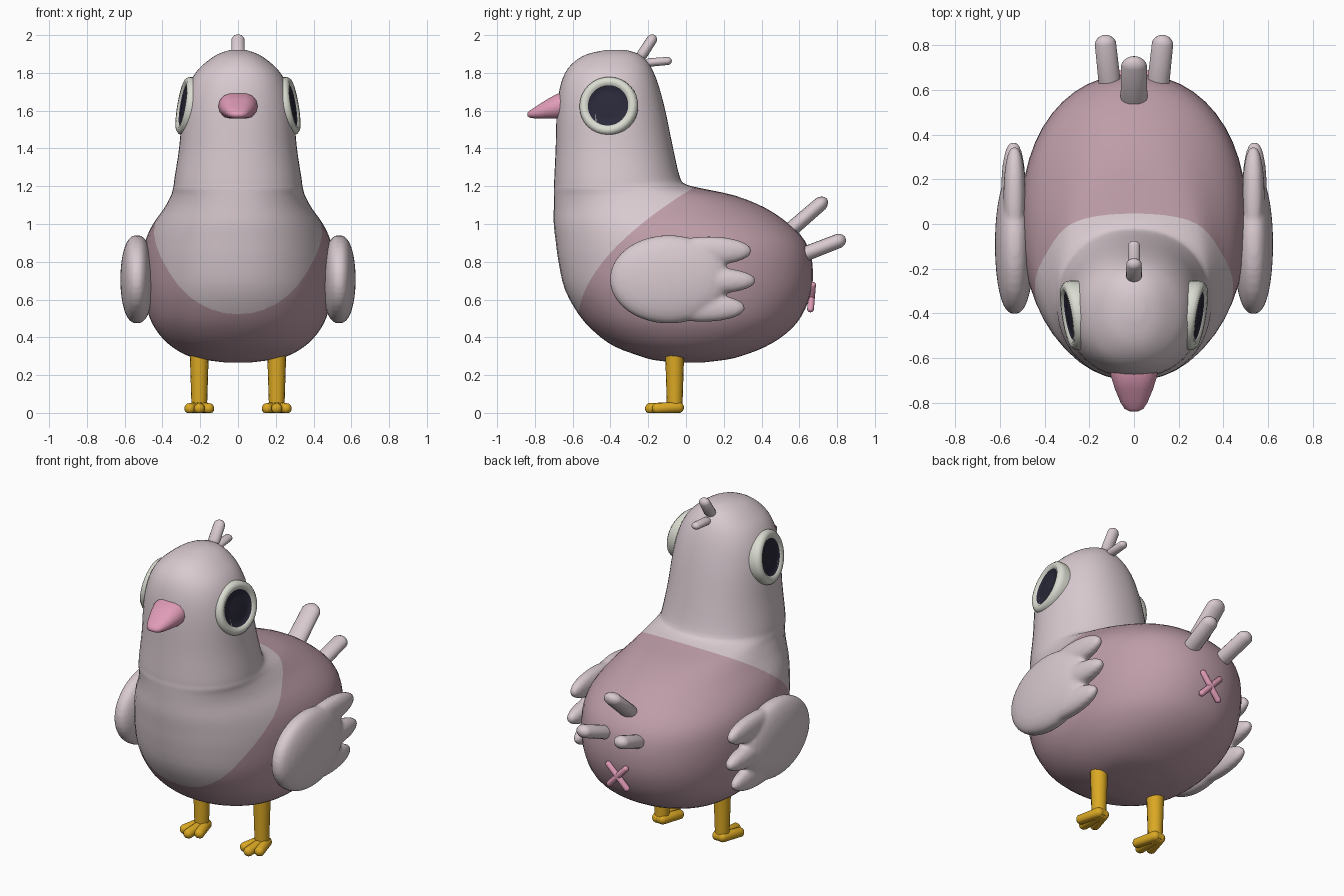
import bpy, bmesh
from math import sin, cos, pi
from mathutils import Vector, Matrix

if "Cube" in bpy.data.objects:
    bpy.data.objects.remove(bpy.data.objects["Cube"])


def material(name, rgb):
    m = bpy.data.materials.new(name)
    m.use_nodes = True
    m.diffuse_color = (*rgb, 1)
    m.node_tree.nodes["Principled BSDF"].inputs["Base Color"].default_value = (*rgb, 1)
    return m


PALE = material("pale plumage", (.69, .59, .63))
MAUVE = material("mauve plumage", (.51, .335, .39))
PINK = material("pink", (.74, .33, .47))
GOLD = material("gold", (.70, .39, .017))
WHITE = material("eye white", (.70, .72, .64))
DARK = material("pupil dark", (.023, .022, .042))


def finish(name, bm, *mats):
    """Turn a bmesh into a smooth shaded object."""
    bmesh.ops.recalc_face_normals(bm, faces=bm.faces)
    mesh = bpy.data.meshes.new(name)
    bm.to_mesh(mesh)
    bm.free()
    for m in mats:
        mesh.materials.append(m)
    obj = bpy.data.objects.new(name, mesh)
    bpy.context.collection.objects.link(obj)
    bpy.ops.object.select_all(action='DESELECT')
    obj.select_set(True)
    bpy.context.view_layer.objects.active = obj
    bpy.ops.object.shade_smooth_by_angle(angle=pi / 3)
    return obj


def loft(bm, rings):
    """Skin a list of closed rings and cap both ends."""
    loops = [[bm.verts.new(p) for p in ring] for ring in rings]
    for a, b in zip(loops, loops[1:]):
        for i in range(len(a)):
            j = (i + 1) % len(a)
            bm.faces.new((a[i], a[j], b[j], b[i]))
    bm.faces.new(loops[0])
    bm.faces.new(loops[-1])


def angles(n):
    return [2 * pi * i / n for i in range(n)]


def capsule(bm, a, b, rx, ry):
    """Round-ended bar from a to b with an oval section."""
    a, b = Vector(a), Vector(b)
    axis = b - a
    r = max(rx, ry)
    verts = bmesh.ops.create_uvsphere(bm, u_segments=16, v_segments=10, radius=1)["verts"]
    rot = axis.to_track_quat('Z', 'Y')
    for v in verts:
        z = v.co.z * r + (axis.length - r if v.co.z > .01 else r)
        v.co = a + rot @ Vector((v.co.x * rx, v.co.y * ry, z))
    return verts


# Body and head: height, front, back, widest point, half width
SECTIONS = [
    (.266, -.05, .08, 0, .06), (.28, -.17, .20, 0, .17), (.30, -.24, .29, .02, .26),
    (.35, -.375, .42, .02, .35), (.42, -.475, .53, .02, .42), (.51, -.56, .61, .02, .47),
    (.65, -.64, .665, .02, .5), (.8, -.675, .668, .02, .505), (.91, -.69, .63, 0, .49),
    (1, -.7, .545, -.08, .45), (1.085, -.7, .42, -.2, .39), (1.15, -.7, .26, -.3, .355),
    (1.185, -.7, .1, -.35, .345), (1.21, -.698, 0, -.36, .34), (1.25, -.697, -.033, -.365, .335),
    (1.4, -.69, -.068, -.38, .312), (1.58, -.685, -.105, -.395, .295),
    (1.71, -.67, -.138, -.4, .268), (1.8, -.64, -.17, -.4, .225), (1.86, -.59, -.205, -.39, .165),
    (1.9, -.52, -.25, -.38, .105), (1.922, -.42, -.32, -.37, .04)]


def smooth_sections(rows, steps=3):
    """Catmull-Rom interpolation between the sections."""
    rows = [Vector(r) for r in rows]
    out = []
    for i in range(len(rows) - 1):
        p0, p1, p2, p3 = (rows[min(max(i + k, 0), len(rows) - 1)] for k in (-1, 0, 1, 2))
        for s in range(steps):
            t = s / steps
            out.append(p1 + (p2 - p0) * (t / 2)
                       + (2 * p0 - 5 * p1 + 4 * p2 - p3) * (t * t / 2)
                       + (3 * p1 - p0 - 3 * p2 + p3) * (t ** 3 / 2))
    return out + [rows[-1]]


def oval(z, front, back, mid, width):
    pts = []
    for t in angles(48):
        c, s = cos(t), sin(t)
        x = width * abs(c) ** .92 * (1 if c > 0 else -1)
        reach = (back - mid) if s > 0 else (mid - front)
        y = mid + reach * abs(s) ** .92 * (1 if s > 0 else -1)
        pts.append((x, y, z))
    return pts


def bib_edge(z):
    return -.57 + .59 * max(0, (z - .5) / .68) ** 1.85


bm = bmesh.new()
loft(bm, [oval(*s) for s in smooth_sections(SECTIONS)])
# Cut the curved plumage border by straightening it first
for v in bm.verts:
    v.co.y -= bib_edge(v.co.z)
bmesh.ops.bisect_plane(bm, geom=bm.verts[:] + bm.edges[:] + bm.faces[:],
                       plane_co=(0, 0, 0), plane_no=(0, 1, 0))
for f in bm.faces:
    f.material_index = 1 if f.calc_center_median().y > 0 else 0
for v in bm.verts:
    v.co.y += bib_edge(v.co.z)
finish("body", bm, PALE, MAUVE)

# Beak: depth, half width, bottom, top
bm = bmesh.new()
rings = []
for y, w, low, high in [(-.62, .106, 1.55, 1.70), (-.68, .104, 1.552, 1.694), (-.74, .085, 1.553, 1.66),
                        (-.80, .06, 1.556, 1.62), (-.828, .042, 1.562, 1.60), (-.84, .018, 1.57, 1.588)]:
    mid, half = (low + high) / 2, (high - low) / 2
    rings.append([(w * cos(t), y, mid + half * max(-.92, min(.95, 1.12 * sin(t)))) for t in angles(16)])
loft(bm, rings)
finish("beak", bm, PINK)

# Head tuft
for name, a, b, r in [("upper_tuft", (0, -.25, 1.87), (0, -.165, 2), .036),
                      ("lower_tuft", (0, -.22, 1.853), (0, -.075, 1.865), .028)]:
    bm = bmesh.new()
    capsule(bm, a, b, r, r * .8)
    finish(name, bm, PALE)

# Tail feathers
for name, a, b, rx in [("middle_tail_feather", (0, .52, .94), (0, .745, 1.135), .06),
                       ("left_tail_feather", (.1, .55, .81), (.132, .845, .925), .05),
                       ("right_tail_feather", (-.1, .55, .81), (-.132, .845, .925), .05)]:
    bm = bmesh.new()
    capsule(bm, a, b, rx, .04)
    finish(name, bm, PALE)

# Small cross on the rump
bm = bmesh.new()
for s in (1, -1):
    capsule(bm, (-.07 * s, .658, .537), (.07 * s, .672, .688), .018, .018)
finish("rump_cross", bm, PINK)

# Wing lobes: centre and radii of the palm and three finger feathers
LOBES = [((.535, -.09, .707), (.088, .315, .234)), ((.535, .12, .858), (.05, .23, .076)),
         ((.54, .15, .7), (.055, .22, .068)), ((.535, .09, .556), (.05, .225, .074))]

for side, label in ((1, "left"), (-1, "right")):
    # Wing
    bm = bmesh.new()
    for centre, radii in LOBES:
        for v in bmesh.ops.create_uvsphere(bm, u_segments=32, v_segments=20, radius=1)["verts"]:
            x = abs(v.co.x) ** .8 * (1 if v.co.x > 0 else -1)
            p = [c + r * k for c, r, k in zip(centre, radii, (x, v.co.y, v.co.z))]
            v.co = (p[0] * side, p[1], p[2])
    wing = finish(label + "_wing", bm, PALE)
    fuse = wing.modifiers.new("Fuse", 'REMESH')
    fuse.mode = 'VOXEL'
    fuse.voxel_size = .012
    fuse.use_smooth_shade = True
    relax = wing.modifiers.new("Relax", 'SMOOTH')
    relax.factor = .5
    relax.iterations = 5

    # Eye: raised rim around a low dark dome
    bm = bmesh.new()
    profile = [(.15, -.06), (.157, -.01), (.154, .012), (.14, .026), (.122, .026),
               (.108, .016), (.105, .012), (.06, .017), (.01, .019)]
    loft(bm, [[(r * cos(t), r * sin(t), h) for t in angles(32)] for r, h in profile])
    for f in bm.faces:
        c = f.calc_center_median()
        f.material_index = 1 if c.z > 0 and c.xy.length < .106 else 0
    turn = Vector((side, -.16, .17)).to_track_quat('Z', 'Y').to_matrix().to_4x4()
    bm.transform(Matrix.Translation((.274 * side, -.41, 1.625)) @ turn)
    finish(label + "_eye", bm, WHITE, DARK)

    # Leg
    bm = bmesh.new()
    loft(bm, [[(.205 * side + r * cos(t), -.06 + r * sin(t), z) for t in angles(16)]
              for z, r in ((.01, .044), (.06, .042), (.34, .051))])
    finish(label + "_leg", bm, GOLD)

    # Foot with three toes and a flat sole
    bm = bmesh.new()
    for dx, tip in ((-.05, -.18), (0, -.217), (.05, -.18)):
        capsule(bm, (.205 * side + dx * .2, -.012, .03), (.205 * side + dx * 1.15, tip, .022), .03, .03)
    for v in bm.verts:
        v.co.z = max(v.co.z, 0)
    finish(label + "_foot", bm, GOLD)
